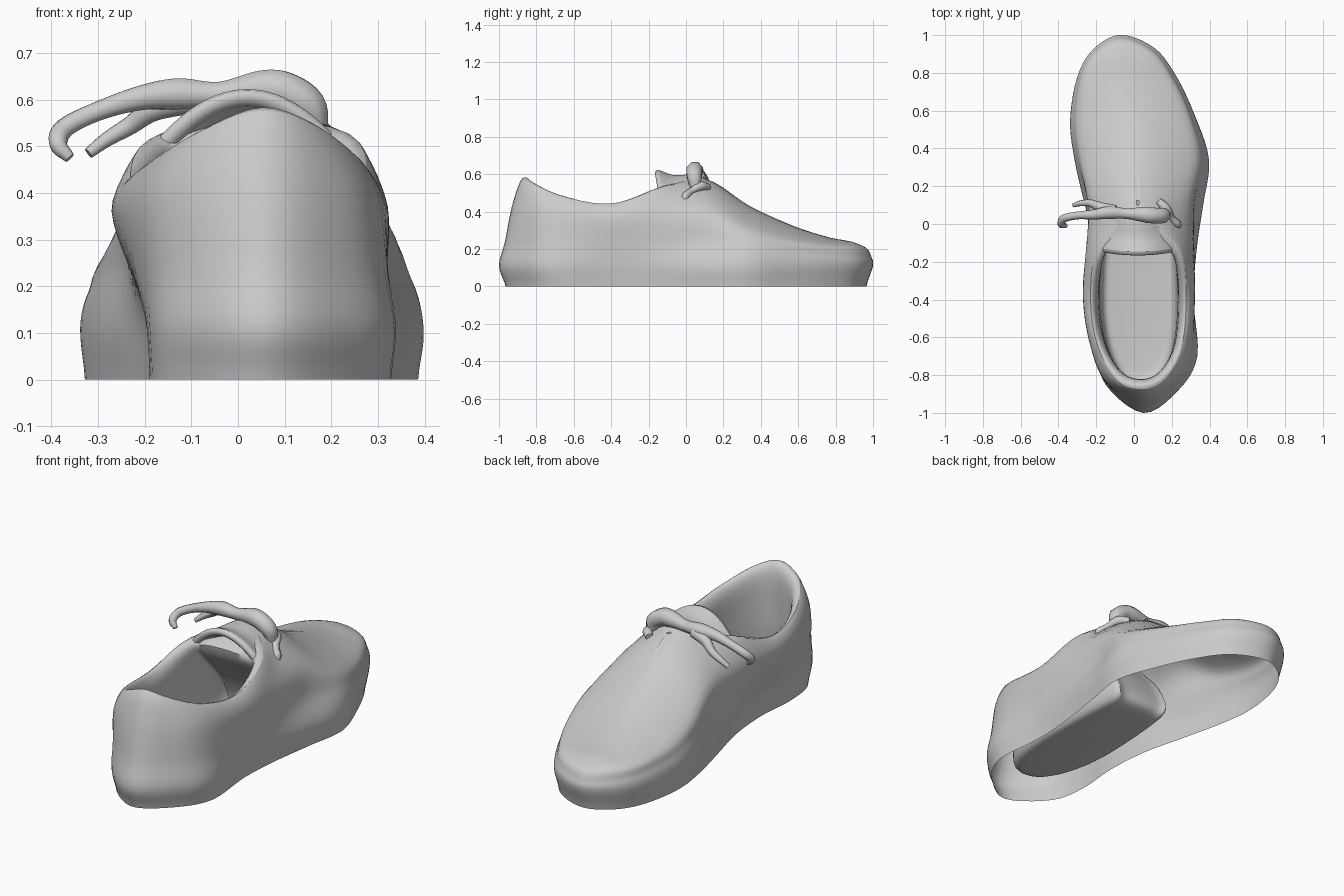
import bpy, bmesh, math
from mathutils import Vector

cube = bpy.data.objects.get("Cube")
if cube:
    bpy.data.objects.remove(cube, do_unlink=True)

grey = bpy.data.materials.new("plain grey")
grey.use_nodes = True
grey.diffuse_color = (0.6, 0.6, 0.6, 1)
grey.node_tree.nodes["Principled BSDF"].inputs["Base Color"].default_value = (0.6, 0.6, 0.6, 1)


def finish(obj):
    """Give an object the material and smooth shading."""
    obj.data.materials.append(grey)
    bpy.ops.object.select_all(action="DESELECT")
    obj.select_set(True)
    bpy.context.view_layer.objects.active = obj
    bpy.ops.object.shade_smooth_by_angle(angle=math.radians(60))
    return obj


def spline(a, b, c, d, t):
    """Point between b and c on a smooth curve through four points."""
    return 0.5 * (2 * b + (c - a) * t + (2 * a - 5 * b + 4 * c - d) * t ** 2
                  + (3 * b - a - 3 * c + d) * t ** 3)


def smooth_loop(points, steps=5):
    n = len(points)
    return [spline(points[i - 1], points[i], points[(i + 1) % n], points[(i + 2) % n], s / steps)
            for i in range(n) for s in range(steps)]


def loft(name, before, loops, after, cap=False, steps=5):
    """Skin closed loops; the before and after loops only steer the ends."""
    keys = [smooth_loop(loop) for loop in [before] + loops + [after]]
    rows = []
    for i in range(1, len(keys) - 2):
        for s in range(steps):
            rows.append([spline(*four, s / steps) for four in zip(*keys[i - 1:i + 3])])
    rows.append(keys[-2])
    bm = bmesh.new()
    grid = [[bm.verts.new(p) for p in row] for row in rows]
    n = len(grid[0])
    for low, high in zip(grid, grid[1:]):
        for i in range(n):
            j = (i + 1) % n
            bm.faces.new((low[i], low[j], high[j], high[i]))
    if cap:
        bm.faces.new(grid[-1])
    bmesh.ops.remove_doubles(bm, verts=bm.verts, dist=0.0005)
    mesh = bpy.data.meshes.new(name)
    bm.to_mesh(mesh)
    bm.free()
    obj = bpy.data.objects.new(name, mesh)
    bpy.context.collection.objects.link(obj)
    return finish(obj)


def vectors(points):
    return [Vector(p) for p in points]


# Loops run from the heel along the left side to the toe and back
outline = [Vector((x, y, 0.11)) for x, y in [
    (.05, -1), (.235, -.88), (.335, -.7), (.315, -.4), (.33, -.15), (.365, .1), (.397, .34),
    (.32, .58), (.225, .78), (.11, .93), (-.07, 1), (-.215, .925), (-.3, .78), (-.338, .55),
    (-.315, .34), (-.26, .1), (-.2, -.15), (-.18, -.4), (-.195, -.65), (-.15, -.85)]]
shoulder = vectors([
    (.05, -.93, .43), (.2, -.85, .42), (.29, -.7, .4), (.32, -.4, .37), (.31, -.15, .39),
    (.28, .1, .42), (.295, .34, .32), (.255, .57, .255), (.175, .76, .228), (.08, .9, .217),
    (-.07, .965, .205), (-.19, .895, .217), (-.255, .76, .228), (-.27, .55, .255), (-.25, .34, .31),
    (-.22, .1, .41), (-.255, -.15, .38), (-.27, -.4, .36), (-.23, -.65, .375), (-.14, -.84, .41)])

# The collar closes into a ridge along the forefoot
ridge = vectors([(.02, .1, .575), (.01, .34, .43), (-.02, .57, .325), (-.05, .75, .266), (-.06, .85, .246)])
collar_left = vectors([(.05, -.875, .577), (.165, -.82, .545), (.25, -.66, .482), (.275, -.4, .442), (.24, -.13, .525)])
collar_right = vectors([(-.19, -.13, .515), (-.23, -.4, .435), (-.19, -.65, .465), (-.085, -.83, .53)])
crest = collar_left + ridge + vectors([(-.065, .885, .24)]) + ridge[::-1] + collar_right

base = [Vector((p.x * .97, p.y * .965, 0)) for p in outline]
lower_wall = []
for i, (p, q) in enumerate(zip(outline, shoulder)):
    across, up = (.25, .5) if 6 <= i <= 14 else (.45, .4)
    point = p.lerp(q, across)
    point.z = p.z + (q.z - p.z) * up
    lower_wall.append(point)
middle = Vector((.03, -.48, 0))


def inset(points, width, length, height=None, forward=0.0):
    """Shrink a loop towards the middle of the opening, pushing its front onward."""
    result = []
    for p in points:
        q = Vector((middle.x + (p.x - middle.x) * width, middle.y + (p.y - middle.y) * length, 0))
        q.z = p.z - .05 if height is None else height
        q.y += forward * max(0, min(1, (p.y + .45) / .3))
        result.append(q)
    return result


# Upper and sole wall, open underneath
steer = [shoulder[-i] if 5 <= i <= 15 else p for i, p in enumerate(inset(crest, .86, .86))]
loft("shoe_upper", [p - Vector((0, 0, .1)) for p in base],
     [base, outline, lower_wall, shoulder, crest], steer)

# Padded lining and footbed hanging inside, its front tucked under the tongue
rim = collar_left + [ridge[0]] * 2 + collar_right
rim_steer = shoulder[:5] + [ridge[0] + Vector((0, .08, 0))] * 2 + shoulder[16:]
pocket = collar_left + vectors([(.15, -.1, .56), (-.11, -.1, .56)]) + collar_right
loft("shoe_lining", rim_steer,
     [rim, inset(pocket, .86, .87), inset(pocket, .82, .88, .27, .17), inset(pocket, .76, .9, .1, .22),
      inset(pocket, .5, .6, .07, .15), inset(pocket, .05, .05, .065)], inset(pocket, .02, .02, .065), cap=True)

# Arched tongue under the laces
bm = bmesh.new()
stations = [(-.175, .61, .2), (-.15, .632, .21), (-.1, .6, .205), (-.04, .59, .19), (.05, .61, .15), (.15, .55, .08)]
strips = [[bm.verts.new((.02 + w * u / 8, y + .02 * (u / 8) ** 2, top - .12 * (u / 8) ** 2 * w / .2))
           for u in range(-8, 9)] for y, top, w in stations]
for a, b in zip(strips, strips[1:]):
    for i in range(16):
        bm.faces.new((a[i], a[i + 1], b[i + 1], b[i]))
mesh = bpy.data.meshes.new("tongue")
bm.to_mesh(mesh)
bm.free()
tongue = bpy.data.objects.new("tongue", mesh)
bpy.context.collection.objects.link(tongue)
thick = tongue.modifiers.new("thickness", "SOLIDIFY")
thick.thickness = .04
soft = tongue.modifiers.new("soft", "SUBSURF")
soft.levels = soft.render_levels = 1
finish(tongue)


def lace(name, points):
    """Soft cord through points given as x, y, z and radius."""
    knots = [Vector(p) for p in points]
    knots = [2 * knots[0] - knots[1]] + knots + [2 * knots[-1] - knots[-2]]
    path = [spline(*knots[i:i + 4], s / 5) for i in range(len(knots) - 3) for s in range(5)]
    path.append(knots[-2])
    curve = bpy.data.curves.new(name, "CURVE")
    curve.dimensions = "3D"
    curve.bevel_depth = 1
    curve.bevel_resolution = 2
    curve.use_fill_caps = True
    line = curve.splines.new("POLY")
    line.points.add(len(path) - 1)
    for point, p in zip(line.points, path):
        point.co = (p.x, p.y, p.z, 1)
        point.radius = p.w
    obj = bpy.data.objects.new(name, curve)
    bpy.context.collection.objects.link(obj)
    bpy.ops.object.select_all(action="DESELECT")
    obj.select_set(True)
    bpy.context.view_layer.objects.active = obj
    bpy.ops.object.convert(target="MESH")
    finish(bpy.context.object)


# Laces: band over the throat with a hooked end, a loose end and a side loop
lace("lace_band", [(.165, .05, .53, .03), (.15, .045, .585, .042), (.1, .045, .617, .045), (.05, .05, .622, .043),
                   (-.04, .055, .61, .03), (-.13, .06, .612, .036), (-.21, .05, .603, .028),
                   (-.3, .045, .575, .022), (-.37, .03, .54, .022), (-.385, 0, .505, .02), (-.36, -.01, .475, .012)])
lace("lace_loose_end", [(-.1, .07, .6, .03), (-.18, .09, .58, .026), (-.23, .11, .545, .02),
                        (-.28, .11, .515, .016), (-.32, .1, .485, .012)])
lace("lace_side_loop", [(.13, .12, .53, .02), (.17, .08, .535, .025), (.2, .03, .51, .018),
                        (.228, 0, .485, .022), (.235, -.01, .455, .016)])
